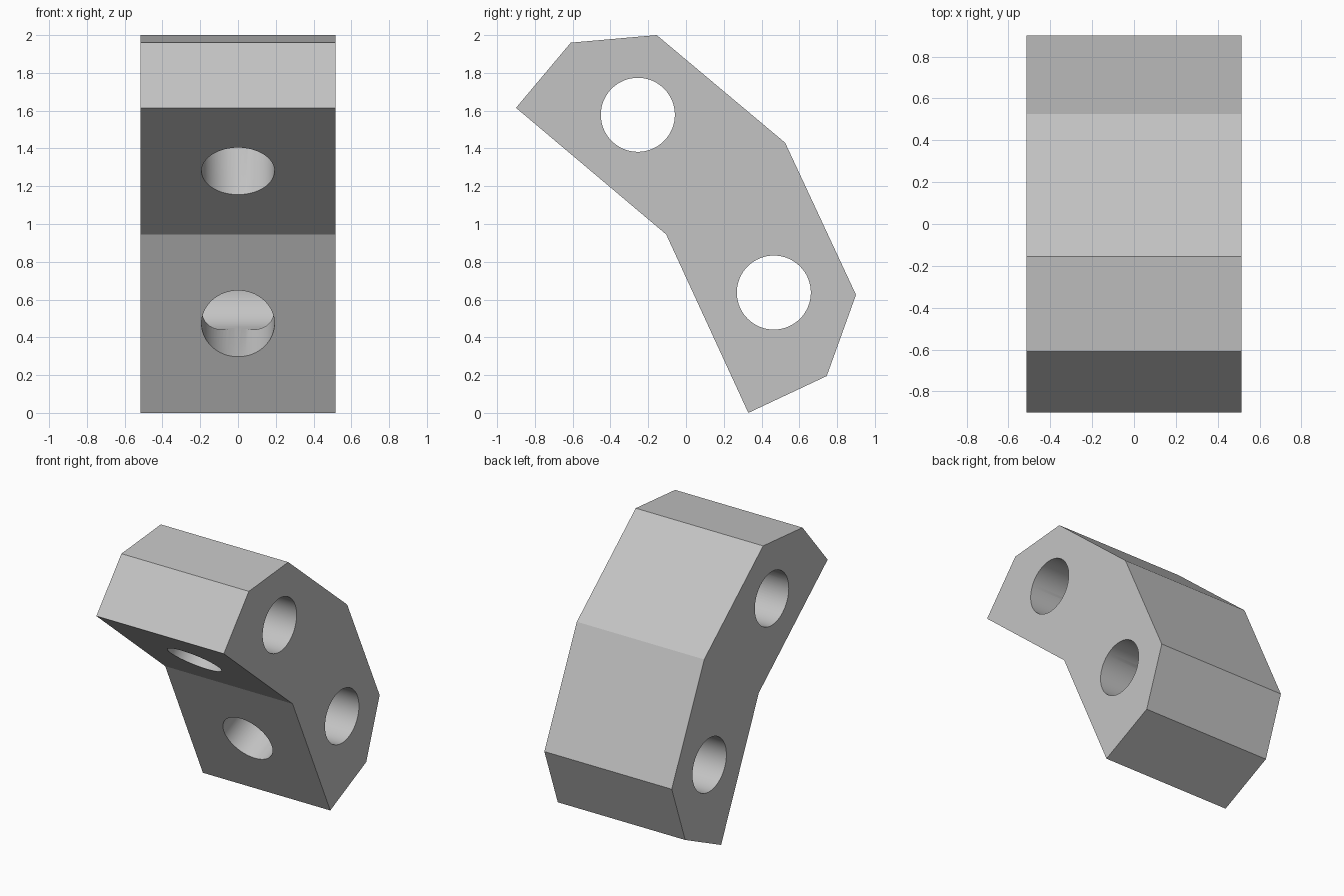
import bpy
import bmesh
import math
from mathutils import Vector

cube = bpy.data.objects.get("Cube")
if cube:
    bpy.data.objects.remove(cube, do_unlink=True)

HALF_WIDTH = 0.515
RADIUS = 0.196

# Side outline as (y, z)
OUTLINE = [(-0.90, 1.615), (-0.61, 1.96), (-0.155, 2.0), (0.525, 1.43),
           (0.90, 0.625), (0.745, 0.195), (0.33, 0.0), (-0.105, 0.945)]
UPPER_BORE = Vector((0, -0.255, 1.578))
LOWER_BORE = Vector((0, 0.465, 0.637))

grey = bpy.data.materials.new("plain_grey")
grey.use_nodes = True
colour = (0.55, 0.55, 0.55, 1)
grey.diffuse_color = colour
grey.node_tree.nodes["Principled BSDF"].inputs["Base Color"].default_value = colour


def add_object(name, bm):
    bmesh.ops.recalc_face_normals(bm, faces=bm.faces)
    mesh = bpy.data.meshes.new(name)
    bm.to_mesh(mesh)
    bm.free()
    mesh.materials.append(grey)
    obj = bpy.data.objects.new(name, mesh)
    bpy.context.collection.objects.link(obj)
    return obj


def drill(target, name, start, end, radius):
    """Cut a round hole running from start to end."""
    axis = end - start
    bm = bmesh.new()
    bmesh.ops.create_cone(bm, cap_ends=True, segments=64, radius1=radius,
                          radius2=radius, depth=axis.length)
    cutter = add_object(name, bm)
    cutter.location = (start + end) / 2
    cutter.rotation_mode = 'QUATERNION'
    cutter.rotation_quaternion = axis.to_track_quat('Z', 'Y')
    bpy.context.view_layer.update()
    cut = target.modifiers.new(name, 'BOOLEAN')
    cut.operation = 'DIFFERENCE'
    cut.solver = 'EXACT'
    cut.object = cutter
    bpy.context.view_layer.objects.active = target
    bpy.ops.object.modifier_apply(modifier=cut.name)
    bpy.data.objects.remove(cutter, do_unlink=True)


# Angled block, extruded across its width
bm = bmesh.new()
side = bm.faces.new([bm.verts.new((-HALF_WIDTH, y, z)) for y, z in OUTLINE])
extruded = bmesh.ops.extrude_face_region(bm, geom=[side], use_keep_orig=True)
moved = [v for v in extruded["geom"] if isinstance(v, bmesh.types.BMVert)]
bmesh.ops.translate(bm, verts=moved, vec=(2 * HALF_WIDTH, 0, 0))
block = add_object("angled_bracket_block", bm)

# Bores through the sides
across = Vector((HALF_WIDTH + 0.1, 0, 0))
for name, centre in (("upper_bore", UPPER_BORE), ("lower_bore", LOWER_BORE)):
    drill(block, name, centre - across, centre + across, RADIUS)

# Front holes, square to each front face and meeting the side bores
corners = [Vector((0, y, z)) for y, z in (OUTLINE[0], OUTLINE[-1], OUTLINE[-2])]
for name, top, bottom, bore in (
        ("upper_front_hole", corners[0], corners[1], UPPER_BORE),
        ("lower_front_hole", corners[1], corners[2], LOWER_BORE)):
    along = (bottom - top).normalized()
    inward = Vector((0, -along.z, along.y))
    middle = (top + bottom) / 2
    depth = (bore - middle).dot(inward)
    drill(block, name, middle - inward * 0.1, middle + inward * depth,
          RADIUS - 0.003)

# Smooth bores, crisp edges
bpy.ops.object.select_all(action='DESELECT')
block.select_set(True)
bpy.context.view_layer.objects.active = block
bpy.ops.object.shade_smooth_by_angle(angle=math.radians(20))
